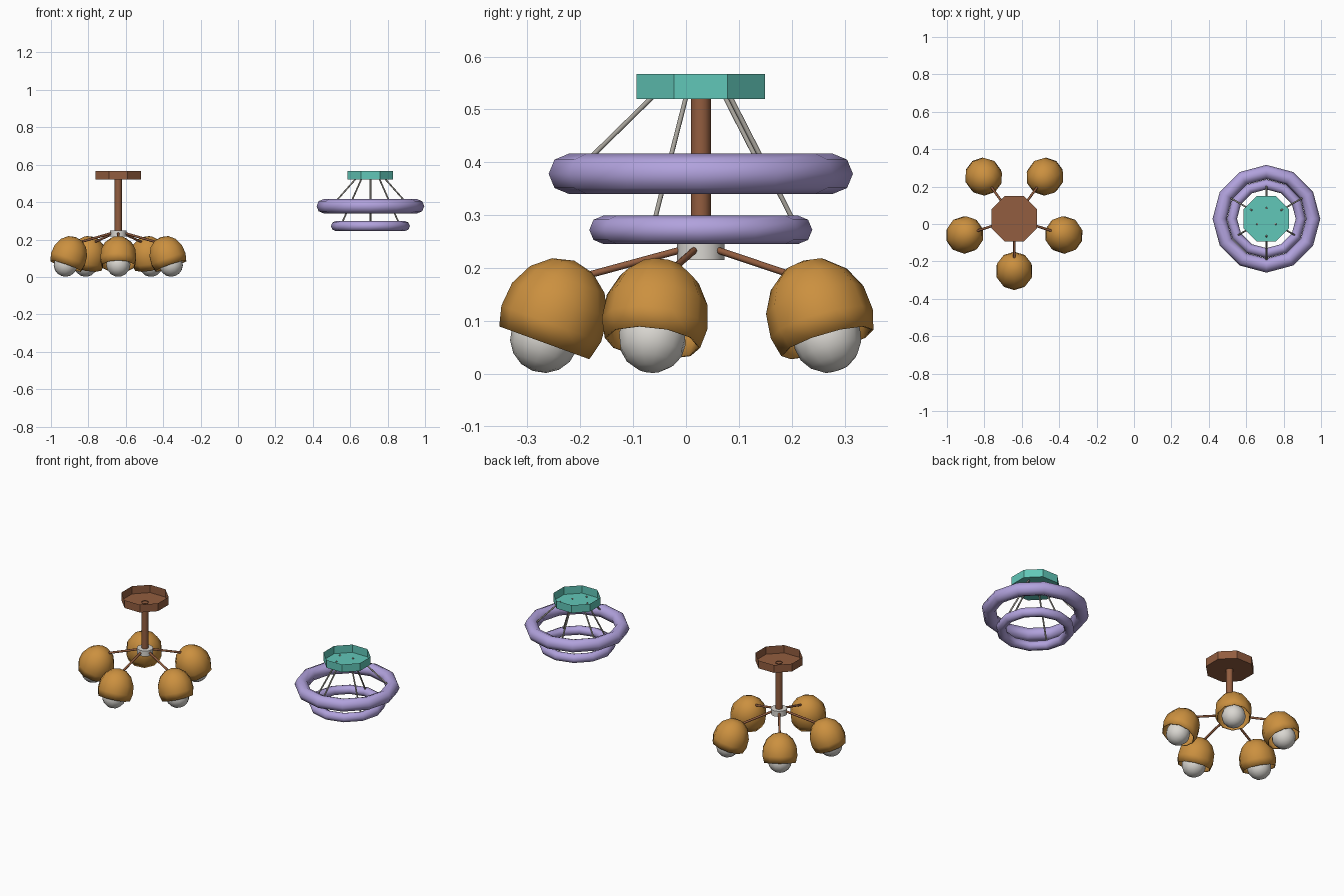
import bpy, bmesh, math
from mathutils import Vector, Matrix

if "Cube" in bpy.data.objects:
    bpy.data.objects.remove(bpy.data.objects["Cube"])

def mat(name, c):
    m = bpy.data.materials.new(name)
    m.diffuse_color = (*c, 1)
    m.use_nodes = True
    m.node_tree.nodes["Principled BSDF"].inputs["Base Color"].default_value = m.diffuse_color
    return m

BROWN = mat("brown_metal", (0.29, 0.11, 0.05))
AMBER = mat("amber_shade", (0.60, 0.28, 0.05))
WHITE = mat("white_glass", (0.70, 0.68, 0.64))
TEAL = mat("teal_canopy", (0.12, 0.57, 0.48))
LILAC = mat("lilac_ring", (0.44, 0.36, 0.72))
GREY = mat("grey_cable", (0.38, 0.36, 0.32))

def finish(name, bm, m, smooth=True):
    bmesh.ops.recalc_face_normals(bm, faces=bm.faces)
    me = bpy.data.meshes.new(name)
    bm.to_mesh(me)
    bm.free()
    me.materials.append(m)
    ob = bpy.data.objects.new(name, me)
    bpy.context.collection.objects.link(ob)
    if smooth:
        bpy.ops.object.select_all(action='DESELECT')
        ob.select_set(True)
        bpy.context.view_layer.objects.active = ob
        bpy.ops.object.shade_smooth_by_angle(angle=math.radians(50))
    return ob

def lathe(name, profile, n, matrix, m, phase=0.0, smooth=True):
    """Spin (radius, height) points around z; r = 0 makes a pole."""
    bm = bmesh.new()
    rings = []
    for r, z in profile:
        if r == 0:
            rings.append([bm.verts.new((0, 0, z))] * n)
        else:
            rings.append([bm.verts.new((r * math.cos(phase + math.tau * i / n),
                                        r * math.sin(phase + math.tau * i / n), z)) for i in range(n)])
    for a, b in zip(rings, rings[1:]):
        for i in range(n):
            j = (i + 1) % n
            bm.faces.new(list(dict.fromkeys((a[i], a[j], b[j], b[i]))))
    bm.transform(matrix)
    return finish(name, bm, m, smooth)

def tube(name, p, q, r, m, n=8):
    p, q = Vector(p), Vector(q)
    d = q - p
    M = Matrix.Translation(p) @ d.to_track_quat('Z', 'Y').to_matrix().to_4x4()
    return lathe(name, [(0, 0), (r, 0), (r, d.length), (0, d.length)], n, M, m)

def canopy(name, centre, m):
    # octagonal cup, open at the top
    lathe(name, [(0, 0.52), (0.132, 0.52), (0.132, 0.567)], 8, centre, m, math.pi / 8, False)

def ring(name, major, minor, z, centre):
    bm = bmesh.new()
    n, k = 12, 8
    v = [[bm.verts.new(((major + minor * math.cos(math.tau * j / k)) * math.cos(math.tau * i / n),
                        (major + minor * math.cos(math.tau * j / k)) * math.sin(math.tau * i / n),
                        z + minor * math.sin(math.tau * j / k))) for j in range(k)] for i in range(n)]
    for i in range(n):
        for j in range(k):
            a, b = v[i], v[(i + 1) % n]
            bm.faces.new((a[j], b[j], b[(j + 1) % k], a[(j + 1) % k]))
    bm.transform(centre)
    finish(name, bm, LILAC)

# ---- five-armed lamp ----
A = Matrix.Translation((-0.64, 0.028, 0))
canopy("arm_lamp_canopy", A, BROWN)
lathe("arm_lamp_rod", [(0.019, 0.24), (0.019, 0.523)], 12, A, BROWN)
lathe("arm_lamp_hub", [(0, 0.215), (0.045, 0.215), (0.045, 0.248), (0, 0.248)], 12, A, WHITE)

dome = [(0.101 * math.sin(math.radians(t)), 0.05 + 0.115 * math.cos(math.radians(t)))
        for t in (24, 48, 72, 96, 116)]
ball = [(0.065 * math.sin(math.pi * i / 8), 0.065 * math.cos(math.pi * i / 8)) for i in range(1, 8)]
for k in range(5):
    R = A @ Matrix.Rotation(math.radians(-90 + 72 * k), 4, 'Z')
    # arm from hub into the shade
    p, q = R @ Vector((0.03, 0, 0.236)), R @ Vector((0.24, 0, 0.179))
    tube(f"arm_{k}", p, q, 0.0065, BROWN)
    # shade leaning inward so that its mouth faces outward
    T = R @ Matrix.Translation((0.296, 0, 0.0585)) @ Matrix.Rotation(math.radians(-20), 4, 'Y')
    shade = lathe(f"shade_{k}", [(0, 0.165)] + dome, 10, T, AMBER)
    s = shade.modifiers.new("thickness", 'SOLIDIFY')
    s.thickness = 0.004
    s.offset = -1
    # globe bulb
    G = R @ Matrix.Translation((0.296, 0, 0.066)) @ Matrix.Rotation(math.radians(-20), 4, 'Y')
    lathe(f"bulb_{k}", [(0, 0.065)] + ball + [(0, -0.065)], 12, G, WHITE)

# ---- two-ring lamp ----
B = Matrix.Translation((0.708, 0.028, 0))
canopy("ring_lamp_canopy", B, TEAL)
ring("large_ring", 0.25, 0.038, 0.378, B)
ring("small_ring", 0.184, 0.027, 0.272, B)
for k in range(3):
    for name, off, r0, r1, z1 in (("large", -90, 0.09, 0.24, 0.378), ("small", -30, 0.055, 0.184, 0.272)):
        R = B @ Matrix.Rotation(math.radians(off + 120 * k), 4, 'Z')
        tube(f"{name}_ring_cable_{k}", R @ Vector((r0, 0, 0.525)), R @ Vector((r1, 0, z1)), 0.0045, GREY)
